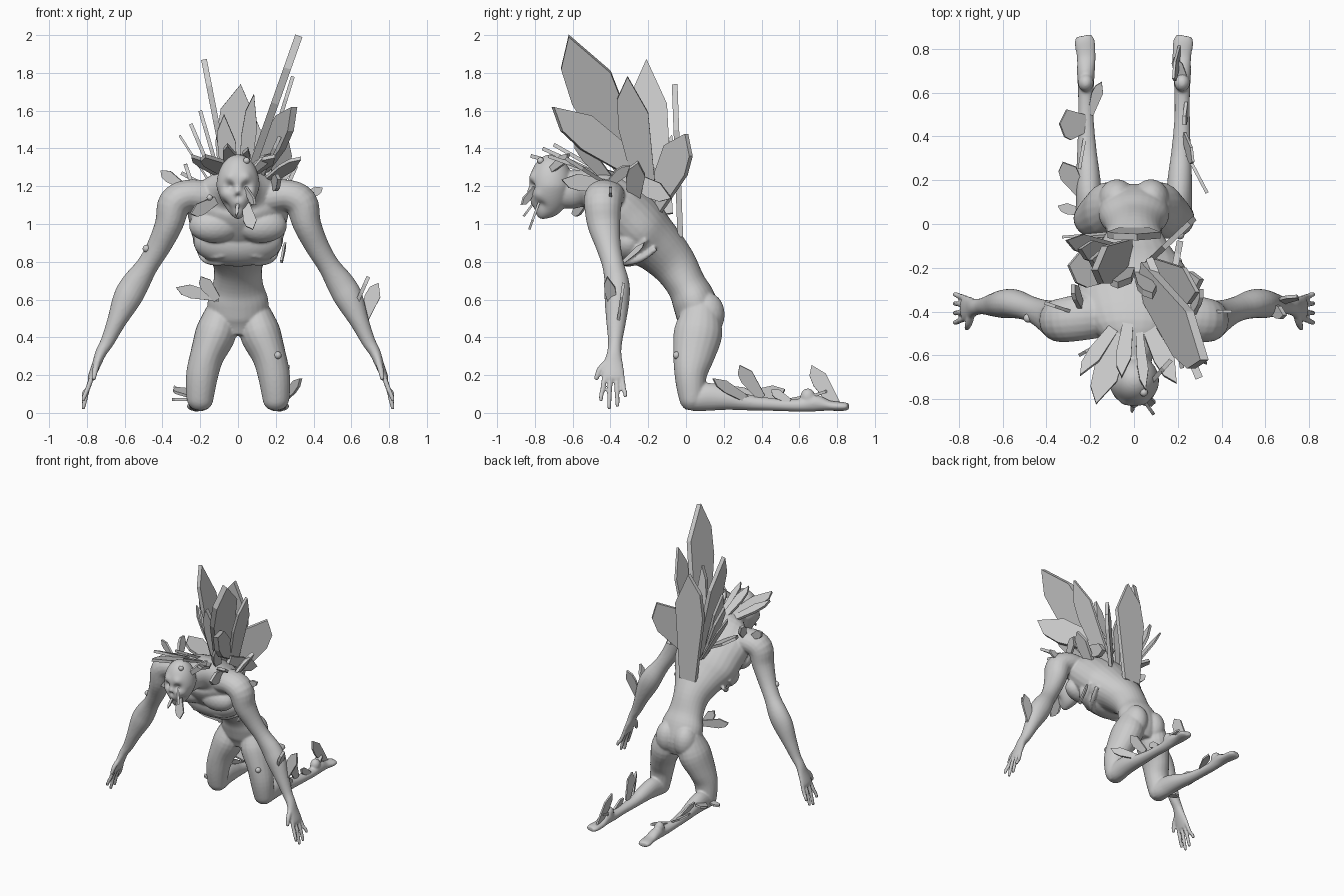
import bpy, bmesh, math
from mathutils import Vector, Matrix

stone = bpy.data.materials.new("pale_grey")
stone.diffuse_color = (0.6, 0.6, 0.6, 1)
AXES = {"x": Vector((1, 0, 0)), "y": Vector((0, 1, 0)), "z": Vector((0, 0, 1))}


def make_object(name, bm):
    bmesh.ops.recalc_face_normals(bm, faces=bm.faces)
    mesh = bpy.data.meshes.new(name)
    bm.to_mesh(mesh)
    bm.free()
    mesh.materials.append(stone)
    ob = bpy.data.objects.new(name, mesh)
    bpy.context.collection.objects.link(ob)
    return ob


def catmull(p, q, r, s, t):
    return 0.5 * (2 * q + (r - p) * t + (2 * p - 5 * q + 4 * r - s) * t * t + (3 * q - p - 3 * r + s) * t ** 3)


def loft(bm, rows, hint, side=1, steps=4, n=20):
    """Elliptical tube through rows of (x, y, z, half width along hint, half depth)."""
    rows = [Vector((r[0] * side, *r[1:])) for r in rows]
    pts = []
    for i in range(len(rows) - 1):
        four = [rows[max(0, min(len(rows) - 1, i + k))] for k in (-1, 0, 1, 2)]
        pts += [catmull(*four, k / steps) for k in range(steps)]
    pts.append(rows[-1])
    rings = []
    for i, p in enumerate(pts):
        t = (pts[min(i + 1, len(pts) - 1)] - pts[max(i - 1, 0)]).to_3d().normalized()
        u = (AXES[hint] - t * t.dot(AXES[hint])).normalized()
        v = t.cross(u)
        rings.append([bm.verts.new(p.to_3d() + u * p[3] * math.cos(a) + v * p[4] * math.sin(a))
                      for a in (2 * math.pi * k / n for k in range(n))])
    for r0, r1 in zip(rings, rings[1:]):
        for k in range(n):
            bm.faces.new((r0[k], r0[(k + 1) % n], r1[(k + 1) % n], r1[k]))
    bm.faces.new(rings[0][::-1])
    bm.faces.new(rings[-1])


def ball(bm, c, r, sub=3):
    m = Matrix.Translation(c) @ Matrix.Diagonal((*r, 1))
    return bmesh.ops.create_icosphere(bm, subdivisions=sub, radius=1, matrix=m)["verts"]


body = bmesh.new()
# torso and neck
loft(body, [(0, .07, .41, .11, .08), (0, .07, .50, .155, .115), (0, .04, .60, .16, .115),
            (0, 0, .68, .133, .105), (0, -.06, .78, .13, .12), (0, -.14, .87, .18, .14),
            (0, -.22, .94, .24, .165), (0, -.30, 1.02, .26, .175), (0, -.38, 1.10, .27, .165),
            (0, -.46, 1.17, .22, .13), (0, -.54, 1.19, .13, .10), (0, -.61, 1.18, .085, .10),
            (0, -.69, 1.17, .075, .085)], "x", n=28)
ball(body, (0, -.305, .905), (.235, .125, .13), 4)   # lower rib cage

# head: tapered ellipsoid with sockets, nose, mouth and cheeks pressed in or out
centre = Vector((0, -.715, 1.2))
features = [((.046, -.82, 1.2), .024, -.034), ((.045, -.82, 1.245), .03, .012),
            ((0, -.83, 1.175), .017, .012), ((0, -.83, 1.14), .015, -.022),
            ((.07, -.78, 1.16), .025, .01), ((.06, -.77, 1.09), .03, -.018),
            ((0, -.80, 1.085), .02, -.012), ((0, -.77, 1.04), .03, .012)]
for v in ball(body, centre, (.114, .115, .168), 5):
    low = max(0, (1.2 - v.co.z) / .168)
    v.co.x *= 1 - .3 * low
    v.co.y -= .02 * low
    out = (v.co - centre).normalized()
    v.co += out * sum(amt * math.exp(-((Vector((abs(v.co.x), v.co.y, v.co.z)) - Vector(p)).length / rad) ** 2)
                      for p, rad, amt in features)

for s in (1, -1):
    # arm down to the palm
    loft(body, [(.16, -.42, 1.14, .10, .09), (.26, -.43, 1.15, .105, .085), (.335, -.44, 1.11, .10, .088),
                (.365, -.435, 1.0, .088, .075), (.42, -.41, .88, .066, .063), (.48, -.385, .78, .058, .058),
                (.545, -.365, .68, .066, .074), (.59, -.365, .60, .066, .074), (.645, -.37, .48, .052, .05),
                (.69, -.375, .38, .038, .037), (.725, -.38, .32, .038, .03), (.748, -.385, .26, .052, .024),
                (.772, -.385, .20, .06, .02), (.78, -.385, .175, .052, .017)], "y", s)
    # fingers and thumb
    for y, ty, tz in ((-.431, -.45, .06), (-.40, -.407, .02), (-.369, -.363, .03), (-.339, -.322, .08)):
        loft(body, [(.77, y, .20, .014, .014), (.795, (y + ty) / 2, .13, .0135, .0135),
                    (.815, ty, tz + .025, .0125, .0125), (.82, ty, tz, .009, .009)], "y", s, n=10)
    loft(body, [(.74, -.405, .28, .018, .018), (.755, -.455, .23, .017, .017),
                (.765, -.477, .175, .012, .012)], "y", s, n=10)
    # thigh, shin and foot
    loft(body, [(.085, .08, .56, .075, .09), (.115, .065, .43, .108, .128), (.165, .04, .30, .09, .11),
                (.19, .025, .20, .085, .086), (.2, .03, .10, .075, .073), (.2, .032, .05, .065, .06),
                (.2, .035, .02, .04, .035)], "x", s)
    loft(body, [(.2, .0, .06, .05, .045), (.2, .04, .07, .065, .063), (.205, .12, .085, .06, .074),
                (.21, .22, .075, .055, .06), (.215, .33, .055, .045, .042), (.22, .48, .043, .036, .033),
                (.22, .6, .04, .036, .034), (.22, .68, .052, .04, .045), (.218, .76, .038, .043, .027),
                (.225, .83, .034, .047, .024), (.23, .86, .034, .036, .017)], "x", s)
    ball(body, (.22 * s, .645, .085), (.036, .04, .045))     # heel
    ball(body, (.078 * s, .11, .52), (.085, .095, .12))      # buttock
    ball(body, (.125 * s, -.43, .99), (.135, .085, .09))     # pectoral
    # lower rib arches
    for d in (0, .05):
        loft(body, [(.02, -.40 + d, .86 - d, .015, .015), (.11, -.375 + d, .83 - d * .7, .017, .017),
                    (.195 - d * .3, -.29 + d, .85 - d * .7, .017, .017), (.23 - d * .4, -.21 + d, .92 - d, .014, .014)],
             "y", s, n=10)

figure = make_object("kneeling_body", body)
remesh = figure.modifiers.new("blend", "REMESH")
remesh.mode, remesh.voxel_size, remesh.use_smooth_shade = "VOXEL", .007, True
soften = figure.modifiers.new("soften", "SMOOTH")
soften.factor, soften.iterations = .5, 5

# round studs on the skin
for i, (c, r) in enumerate([((.21, -.05, .305), .02), ((-.485, -.43, .87), .02),
                            ((-.15, -.58, 1.14), .016), ((.045, -.77, 1.335), .018)]):
    bm = bmesh.new()
    ball(bm, c, (r, r, r))
    for f in bm.faces:
        f.smooth = True
    make_object(f"stud_{i + 1}", bm)

OUTLINE = [(0, -.28), (.62, -.5), (.84, -.38), (1, .06), (.7, .5), (0, .28)]


def crystals(name, table):
    """Flat pointed shards from (base, tip, width axis, width, thickness)."""
    for i, (base, tip, axis, width, thick) in enumerate(table):
        base, tip = Vector(base), Vector(tip)
        along = tip - base
        t = along.normalized()
        u = (AXES[axis] - t * t.dot(AXES[axis])).normalized()
        v = t.cross(u) * thick / 2
        bm = bmesh.new()
        a, b = ([bm.verts.new(base + along * k + u * w * width + v * s) for k, w in OUTLINE] for s in (1, -1))
        bm.faces.new(a)
        bm.faces.new(b[::-1])
        for k in range(6):
            j = (k + 1) % 6
            bm.faces.new((a[k], b[k], b[j], a[j]))
        make_object(f"{name}_{i + 1}", bm)


# large plates fanning out of the back
crystals("back_crystal", [
    ((.04, -.24, 1.20), (.32, -.635, 1.99), "y", .26, .04), ((.08, -.18, 1.24), (.30, -.71, 1.61), "z", .18, .035),
    ((.08, -.20, 1.10), (.29, -.32, 1.78), "y", .17, .02), ((-.02, -.12, 1.05), (-.18, -.22, 1.87), "y", .18, .03),
    ((0, -.03, .93), (0, -.06, 1.74), "x", .24, .03), ((.06, -.18, 1.08), (.26, .01, 1.47), "z", .22, .025),
    ((.16, -.34, 1.27), (.21, -.08, 1.13), "z", .10, .03), ((.02, -.22, 1.10), (.08, -.33, 1.69), "x", .08, .03),
    ((-.02, -.20, 1.08), (-.08, -.28, 1.58), "x", .10, .03), ((-.05, -.18, 1.08), (-.20, -.17, 1.60), "y", .10, .02),
    ((-.08, -.20, 1.15), (-.30, -.20, 1.27), "y", .18, .02)])

# narrower shards round the neck and upper back
crystals("neck_crystal", [
    ((-.06, -.14, 1.08), (-.25, -.12, 1.53), "y", .10, .02), ((-.06, -.12, 1.08), (-.31, -.08, 1.47), "y", .09, .012),
    ((-.05, -.42, 1.24), (-.25, -.69, 1.36), "x", .07, .02), ((-.03, -.42, 1.25), (-.18, -.82, 1.36), "x", .12, .02),
    ((.04, -.42, 1.25), (.19, -.73, 1.36), "x", .09, .02), ((.02, -.45, 1.26), (.05, -.76, 1.40), "x", .05, .02),
    ((-.02, -.4, 1.25), (-.06, -.70, 1.42), "x", .07, .02), ((.12, -.40, 1.2), (.33, -.64, 1.35), "x", .08, .02),
    ((.10, -.38, 1.2), (.22, -.60, 1.46), "y", .08, .02), ((.17, -.38, 1.2), (.22, -.66, 1.23), "z", .09, .02),
    ((.15, -.28, 1.1), (.31, -.26, 1.33), "y", .10, .025)])

# small shards on shoulders, chest, face and flank
crystals("upper_crystal", [
    ((-.29, -.40, 1.2), (-.41, -.36, 1.28), "z", .06, .015), ((.34, -.40, 1.14), (.45, -.40, 1.19), "z", .05, .015),
    ((.26, -.42, 1.2), (.31, -.30, 1.31), "y", .06, .02), ((-.24, -.38, 1.2), (-.28, -.28, 1.32), "y", .07, .02),
    ((-.11, -.52, 1.13), (-.25, -.60, 1.05), "z", .07, .015), ((.04, -.80, 1.19), (.09, -.87, 1.10), "z", .04, .015),
    ((.04, -.78, 1.11), (.075, -.83, .97), "x", .07, .012), ((0, -.80, 1.12), (-.01, -.86, 1.04), "x", .02, .012),
    ((.08, -.72, 1.28), (.17, -.62, 1.37), "z", .05, .02), ((.23, -.33, .80), (.25, -.22, .90), "z", .03, .012),
    ((-.10, -.04, .61), (-.33, -.06, .66), "z", .07, .012), ((-.11, -.05, .60), (-.20, -.07, .72), "x", .07, .012)])

# shards on forearms and legs
crystals("limb_crystal", [
    ((.60, -.37, .52), (.69, -.42, .72), "y", .06, .02), ((.66, -.36, .48), (.74, -.33, .69), "x", .08, .015),
    ((-.24, .14, .09), (-.33, .28, .13), "x", .09, .015), ((-.22, .46, .07), (-.34, .45, .14), "y", .14, .012),
    ((-.20, .50, .06), (-.15, .65, .09), "x", .05, .015), ((-.22, .05, .07), (-.35, .08, .07), "y", .05, .015),
    ((.23, .40, .08), (.27, .28, .25), "y", .08, .012), ((.23, .34, .06), (.335, .14, .18), "z", .06, .015),
    ((.24, .55, .06), (.23, .45, .12), "y", .05, .015), ((.21, .80, .03), (.18, .66, .25), "y", .09, .012),
    ((-.22, .42, .06), (-.25, .25, .14), "z", .04, .015), ((.24, .64, .08), (.18, .76, .12), "x", .05, .015)])
